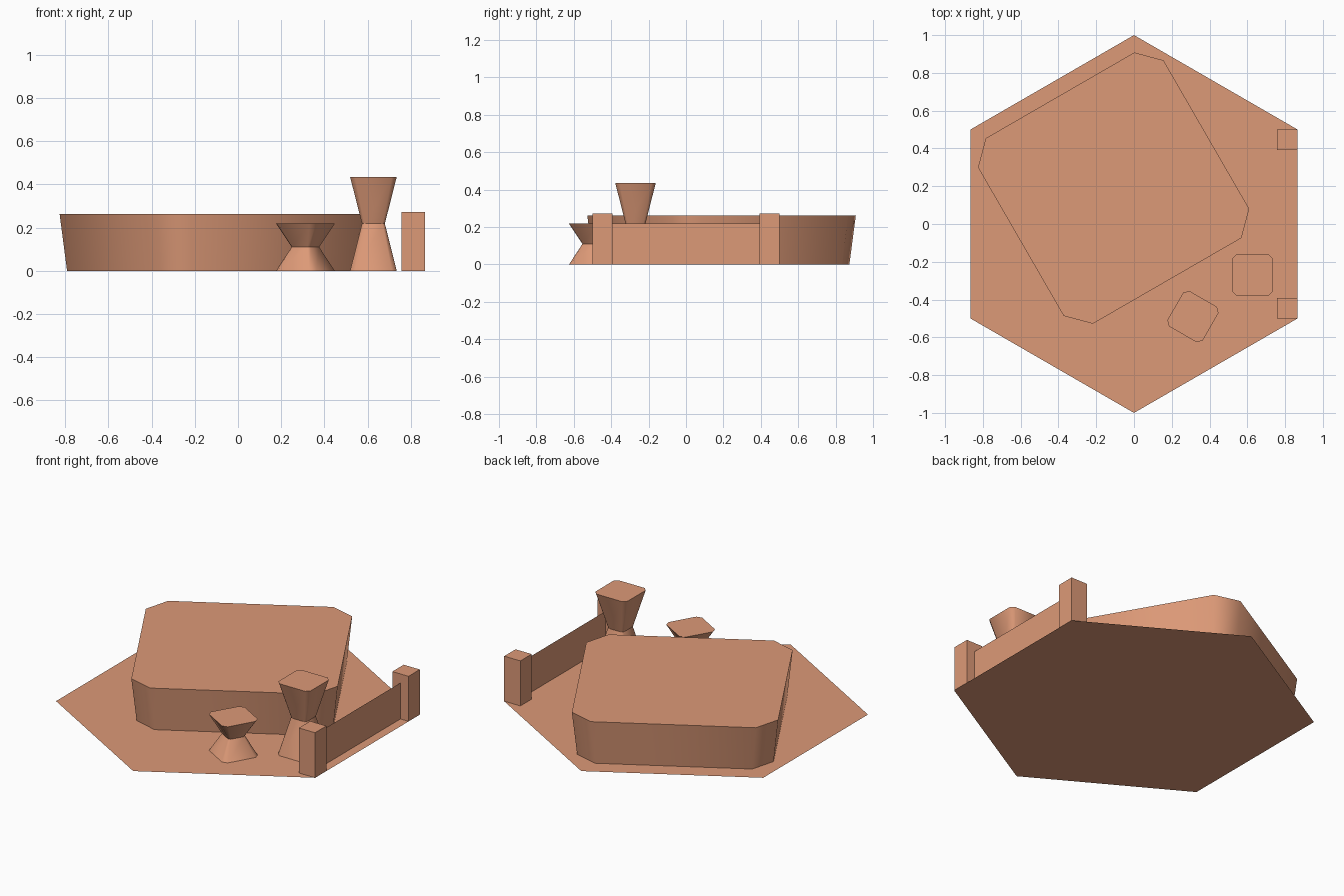
import bpy, bmesh, math
from mathutils import Matrix, Vector

if "Cube" in bpy.data.objects:
    bpy.data.objects.remove(bpy.data.objects["Cube"])

clay = bpy.data.materials.new("terracotta_clay")
clay.diffuse_color = (0.72, 0.32, 0.185, 1)
clay.use_nodes = True
clay.node_tree.nodes["Principled BSDF"].inputs["Base Color"].default_value = clay.diffuse_color


def finish(name, bm):
    bmesh.ops.recalc_face_normals(bm, faces=bm.faces)
    me = bpy.data.meshes.new(name)
    bm.to_mesh(me)
    bm.free()
    me.materials.append(clay)
    ob = bpy.data.objects.new(name, me)
    bpy.context.collection.objects.link(ob)
    return ob


def chamfered_loft(name, centre, half, cut, angle, levels):
    """Chamfered square lofted through (height, scale) levels, capped on top."""
    bm = bmesh.new()
    a = half - cut
    outline = [(half, -a), (half, a), (a, half), (-a, half),
               (-half, a), (-half, -a), (-a, -half), (a, -half)]
    rot = Matrix.Rotation(math.radians(angle), 3, 'Z')
    rings = []
    for z, s in levels:
        rings.append([bm.verts.new(rot @ Vector((x * s, y * s, 0)) +
                                   Vector((centre[0], centre[1], z)))
                      for x, y in outline])
    for lo, hi in zip(rings, rings[1:]):
        for i in range(8):
            j = (i + 1) % 8
            bm.faces.new((lo[i], lo[j], hi[j], hi[i])).smooth = True
    bm.faces.new(rings[-1])
    # rims and waist stay crisp, the sides shade smoothly around
    for e in bm.edges:
        if abs(e.verts[0].co.z - e.verts[1].co.z) < 1e-5:
            e.smooth = False
    return finish(name, bm)


# Hexagonal ground tile
bm = bmesh.new()
bm.faces.new([bm.verts.new((math.cos(t), math.sin(t), 0))
              for t in (math.radians(30 + 60 * k) for k in range(6))])
finish("hex_base", bm)

# Main flared block
chamfered_loft("main_block", (-0.108, 0.19), 0.567, 0.113, 30,
               [(0, 0.952), (0.263, 1)])

# Hourglass pedestals
chamfered_loft("short_pedestal", (0.312, -0.49), 0.108, 0.024, -30,
               [(0, 1), (0.11, 0.47), (0.218, 1)])
chamfered_loft("tall_pedestal", (0.627, -0.27), 0.108, 0.022, 0,
               [(0, 1), (0.218, 0.49), (0.435, 1)])

# Fence posts
for label, y in (("front", -0.446), ("back", 0.446)):
    bm = bmesh.new()
    bmesh.ops.create_cube(bm, size=1, matrix=Matrix.Translation((0.811, y, 0.136))
                          @ Matrix.Diagonal((0.108, 0.108, 0.272, 1)))
    finish(label + "_post", bm)

# Thin fence panel between the posts
bm = bmesh.new()
bm.faces.new([bm.verts.new((0.811, y, z)) for y, z in
              ((-0.392, 0), (0.392, 0), (0.392, 0.218), (-0.392, 0.218))])
finish("fence_panel", bm)
